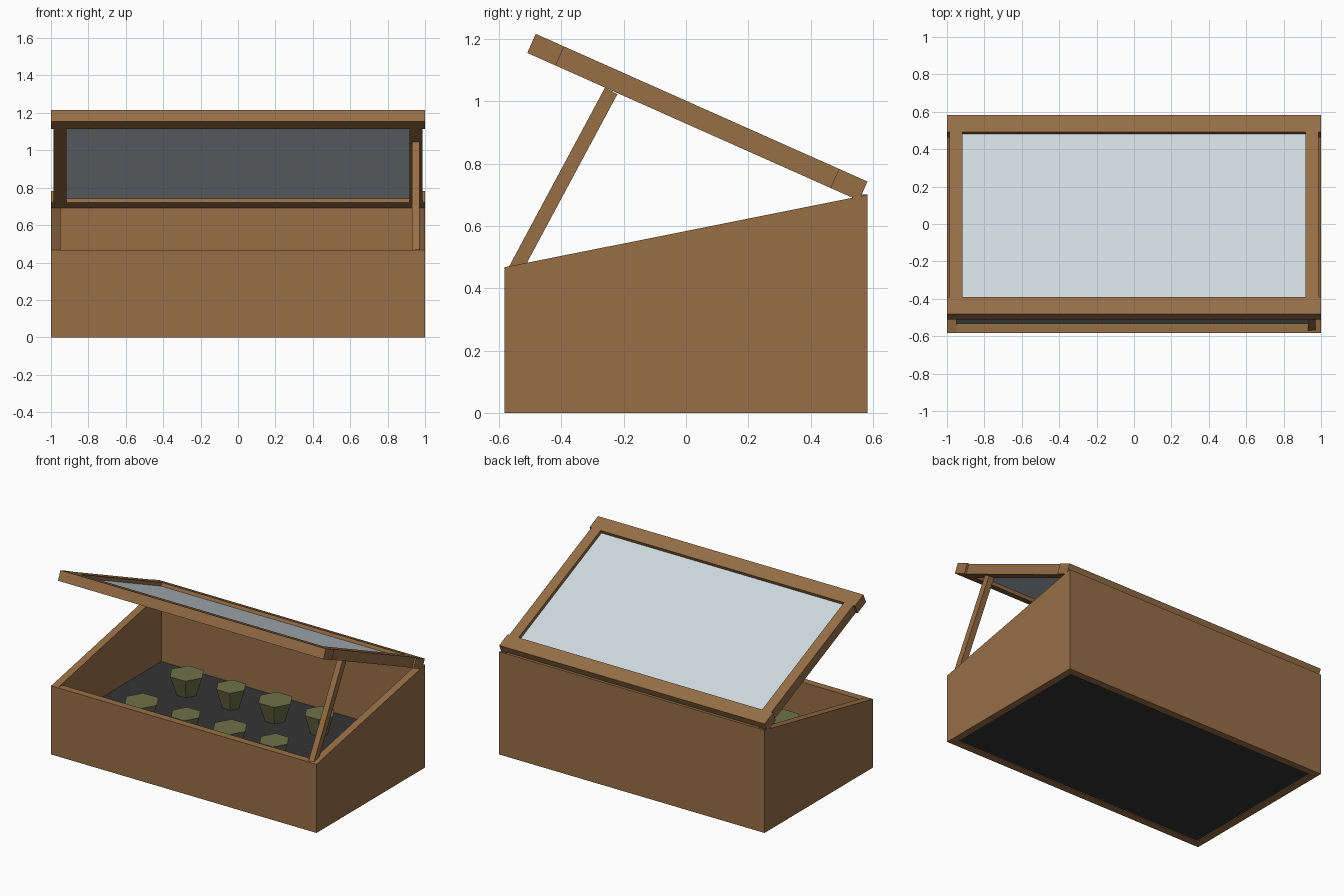
import bpy, bmesh, math
from mathutils import Matrix, Vector

if "Cube" in bpy.data.objects:
    bpy.data.objects.remove(bpy.data.objects["Cube"])


def material(name, rgb):
    m = bpy.data.materials.new(name)
    m.diffuse_color = (*rgb, 1)
    m.use_nodes = True
    m.node_tree.nodes["Principled BSDF"].inputs["Base Color"].default_value = m.diffuse_color
    return m


WOOD = material("wood", (0.305, 0.156, 0.062))
GLASS = material("glass", (0.62, 0.70, 0.74))
SOIL = material("dark soil", (0.034, 0.034, 0.036))
GREEN = material("plant green", (0.153, 0.168, 0.069))


def finish(name, bm, mat, matrix=Matrix()):
    bmesh.ops.recalc_face_normals(bm, faces=bm.faces)
    me = bpy.data.meshes.new(name)
    bm.to_mesh(me)
    bm.free()
    me.materials.append(mat)
    ob = bpy.data.objects.new(name, me)
    ob.matrix_world = matrix
    bpy.context.collection.objects.link(ob)
    return ob


def box(name, lo, hi, mat, matrix=Matrix()):
    lo, hi = Vector(lo), Vector(hi)
    bm = bmesh.new()
    bmesh.ops.create_cube(bm, size=1, matrix=Matrix.Translation((lo + hi) / 2)
                          @ Matrix.Diagonal((*(hi - lo), 1)))
    return finish(name, bm, mat, matrix)


def side_panel(name, x0, x1, profile):
    bm = bmesh.new()
    face = bm.faces.new([bm.verts.new((x0, y, z)) for y, z in profile])
    ext = bmesh.ops.extrude_face_region(bm, geom=[face])
    verts = [v for v in ext["geom"] if isinstance(v, bmesh.types.BMVert)]
    bmesh.ops.translate(bm, verts=verts, vec=(x1 - x0, 0, 0))
    return finish(name, bm, WOOD)


D, T = 0.583, 0.05            # half depth, wall thickness
FRONT_H, BACK_H = 0.467, 0.70
SOIL_TOP = 0.22

# Box with sloping sides
profile = [(-D, 0), (D, 0), (D, BACK_H), (-D, FRONT_H)]
side_panel("left_wall", -1, -1 + T, profile)
side_panel("right_wall", 1 - T, 1, profile)
box("front_wall", (-1 + T, -D, 0), (1 - T, -D + T, FRONT_H), WOOD)
box("back_wall", (-1 + T, D - T, 0), (1 - T, D, BACK_H), WOOD)
box("soil_bed", (-1 + T, -D + T, 0.006), (1 - T, D - T, SOIL_TOP), SOIL)

# Two rows of six-sided plants, alternating in size
for row, y in enumerate((-0.244, 0.244)):
    for i in range(4):
        r = 0.115 if i % 2 == 0 else 0.10
        h = 0.134
        bm = bmesh.new()
        bmesh.ops.create_cone(bm, cap_ends=True, segments=6, radius1=r * 0.6,
                              radius2=r, depth=h,
                              matrix=Matrix.Rotation(math.radians(30), 4, 'Z'))
        finish(f"plant_{row}_{i}", bm, GREEN,
               Matrix.Translation((-0.556 + i / 3, y, SOIL_TOP + h / 2)))

# Open lid, built flat with its back bottom edge at the origin, then tilted
lid = Matrix.Translation((0, 0.555, 0.681)) @ Matrix.Rotation(math.radians(-24), 4, 'X')
L, H, R = 1.165, 0.067, 0.10
box("lid_back_rail", (-1, -R, 0), (1, 0, H), WOOD, lid)
box("lid_front_rail", (-1, -L, 0), (1, -L + R, H), WOOD, lid)
for name, x0, x1 in (("left", -0.987, -0.917), ("right", 0.917, 0.987)):
    box(f"lid_{name}_stile", (x0, -L + R, 0), (x1, -R, H), WOOD, lid)
box("lid_glass", (-0.917, -L + R, 0.022), (0.917, -R, 0.044), GLASS, lid)

# Prop stick holding the lid
a, b = Vector((0.95, -0.550, 0.455)), Vector((0.95, -0.240, 1.033))
d = b - a
tilt = Matrix.Translation(a) @ Matrix.Rotation(-math.atan2(d.y, d.z), 4, 'X')
box("prop_stick", (-0.02, -0.0225, 0), (0.02, 0.0225, d.length), WOOD, tilt)
